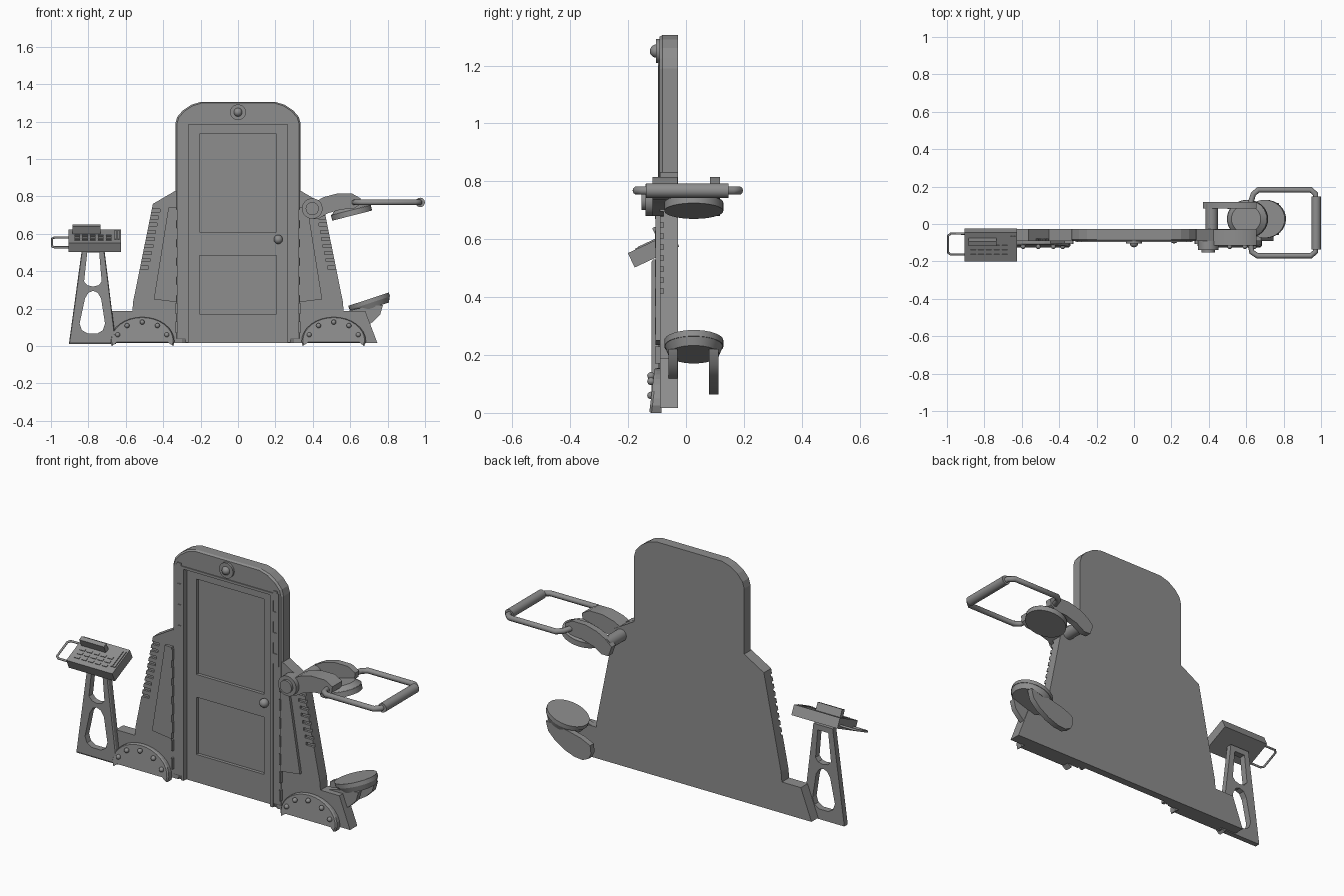
import bpy, bmesh, math
from mathutils import Matrix, Vector

if "Cube" in bpy.data.objects:
    bpy.data.objects.remove(bpy.data.objects["Cube"], do_unlink=True)

grey = bpy.data.materials.new("plain_grey")
grey.use_nodes = True
COLOUR = (0.27, 0.27, 0.27, 1)
grey.diffuse_color = COLOUR
grey.node_tree.nodes["Principled BSDF"].inputs["Base Color"].default_value = COLOUR


def finish(name, bm, smooth=False):
    bmesh.ops.recalc_face_normals(bm, faces=bm.faces)
    mesh = bpy.data.meshes.new(name)
    bm.to_mesh(mesh)
    bm.free()
    ob = bpy.data.objects.new(name, mesh)
    bpy.context.scene.collection.objects.link(ob)
    mesh.materials.append(grey)
    if smooth:
        bpy.ops.object.select_all(action="DESELECT")
        ob.select_set(True)
        bpy.context.view_layer.objects.active = ob
        bpy.ops.object.shade_smooth_by_angle(angle=math.radians(35))
    return ob


def prism(name, pts, y0, y1, chamfer=0, shrink=0.95, smooth=False, lean=0):
    """Extrude an x-z outline from front y0 to back y1; chamfer the front, lean it back with height."""
    bm = bmesh.new()
    c = sum((Vector(p) for p in pts), Vector((0, 0))) / len(pts)
    layers = [(y1, 1, 0), (y0 + chamfer, 1, lean)] + ([(y0, shrink, lean)] if chamfer else [])
    rings = []
    for y, s, k in layers:
        ring = [c + (Vector(p) - c) * s for p in pts]
        rings.append([bm.verts.new((v.x, y + k * v.y, v.y)) for v in ring])
    n = len(pts)
    for a, b in zip(rings, rings[1:]):
        for i in range(n):
            bm.faces.new((a[i], a[(i + 1) % n], b[(i + 1) % n], b[i]))
    bm.faces.new(rings[0])
    bm.faces.new(rings[-1])
    return finish(name, bm, smooth)


def boxes(name, items, frame=Matrix()):
    """Join several (centre, size) boxes in one object."""
    bm = bmesh.new()
    for loc, size in items:
        m = frame @ Matrix.Translation(loc) @ Matrix.Diagonal((*size, 1))
        bmesh.ops.create_cube(bm, size=1, matrix=m)
    return finish(name, bm)


def cylinder(name, loc, r, depth, axis="Y", r2=None, tilt=0, stretch=1):
    bm = bmesh.new()
    turn = Matrix.Rotation(math.pi / 2, 4, "X") if axis == "Y" else Matrix.Rotation(tilt, 4, "Y")
    m = Matrix.Translation(loc) @ turn @ Matrix.Diagonal((stretch, 1, 1, 1))
    bmesh.ops.create_cone(bm, cap_ends=True, segments=32, radius1=r,
                          radius2=r if r2 is None else r2, depth=depth, matrix=m)
    return finish(name, bm, True)


def balls(name, centres, r):
    bm = bmesh.new()
    for c in centres:
        bmesh.ops.create_uvsphere(bm, u_segments=16, v_segments=10, radius=r,
                                  matrix=Matrix.Translation(c))
    return finish(name, bm, True)


def tube(name, pts, r):
    cu = bpy.data.curves.new(name, "CURVE")
    cu.dimensions = "3D"
    cu.bevel_depth = r
    cu.bevel_resolution = 3
    cu.use_fill_caps = True
    sp = cu.splines.new("POLY")
    sp.points.add(len(pts) - 1)
    for p, co in zip(sp.points, pts):
        p.co = (*co, 1)
    cu.materials.append(grey)
    ob = bpy.data.objects.new(name, cu)
    bpy.context.scene.collection.objects.link(ob)


def cut(ob, cutter):
    mod = ob.modifiers.new("cut", "BOOLEAN")
    mod.operation = "DIFFERENCE"
    mod.solver = "EXACT"
    mod.object = cutter
    cutter.hide_render = True
    cutter.hide_set(True)
    cutter.display_type = "WIRE"


# Door column with rounded top, a sunken door and two deeper panels
half = [(0.335, 0.017), (0.335, 1.19), (0.325, 1.225), (0.295, 1.26), (0.25, 1.29), (0.2, 1.305)]
column = prism("door_column", half + [(-x, z) for x, z in reversed(half)],
               -0.092, -0.027, 0.01, 0.975)
cut(column, boxes("door_cutter", [((0, -0.1, 0.57), (0.55, 0.064, 1.24))]))
cut(column, boxes("panel_cutter", [((0, -0.09, 0.8725), (0.41, 0.08, 0.525)),
                                   ((0, -0.09, 0.3275), (0.41, 0.08, 0.315))]))
boxes("door_frame", [((s * 0.272, -0.08, 0.605), (0.016, 0.034, 1.17)) for s in (-1, 1)]
      + [((0, -0.08, 1.191), (0.56, 0.034, 0.014))])
balls("door_knob", [(0.215, -0.08, 0.57)], 0.024)
cylinder("lamp_base", (0, -0.096, 1.25), 0.042, 0.016)
balls("lamp", [(0, -0.102, 1.25)], 0.023)

for s, side in ((-1, "right"), (1, "left")):
    # Side wing with a row of vent notches
    outline = [(0.3, 0.017), (0.745, 0.017), (0.68, 0.188), (0.565, 0.188), (0.56, 0.24),
               (0.455, 0.76), (0.335, 0.83), (0.3, 0.83)]
    wing = prism(side + "_wing", [(s * x, z) for x, z in outline], -0.09, -0.027)
    notches = []
    for i in range(9):
        z = 0.725 - i * 0.038
        notches.append(((s * (0.455 + (0.76 - z) * 0.2), -0.09, z), (0.09, 0.024, 0.016)))
    cut(wing, boxes(side + "_vent_cutter", notches))
    # Raised wedge panel
    wedge = [(0.33, 0.235), (0.45, 0.25), (0.372, 0.74), (0.33, 0.74)]
    prism(side + "_wedge_panel", [(s * x, z) for x, z in wedge], -0.105, -0.085)
    # Toothed strips beside the door
    teeth = [((s * 0.305, -0.09, 1.0), (0.016, 0.01, 0.4))]
    teeth += [((s * 0.292, -0.091, 0.84 + i * 0.115), (0.024, 0.012, 0.055)) for i in range(4)]
    teeth += [((s * 0.329, -0.098, 0.1 + i * 0.1), (0.01, 0.018, 0.06)) for i in range(7)]
    boxes(side + "_hinge_strip", teeth)
    # Bolted arch foot
    arc = [math.pi * i / 16 for i in range(17)]
    arch = [(0.345, 0.0)] + [(0.512 - 0.172 * math.cos(a), 0.025 + 0.13 * math.sin(a))
                             for a in arc] + [(0.675, 0.0), (0.655, 0.018), (0.37, 0.018)]
    prism(side + "_arch_foot", [(s * x, z) for x, z in arch], -0.127, -0.085, 0.008, 0.96,
          lean=0.12)
    balls(side + "_foot_bolts", [(s * (0.512 - 0.138 * math.cos(a)), -0.121,
                                  0.03 + 0.098 * math.sin(a))
                                 for a in (math.radians(18 + 36 * i) for i in range(5))], 0.013)

# Upper arms, hub and cushion
arm = [(0.39, 0.68), (0.37, 0.735), (0.41, 0.77), (0.46, 0.797), (0.53, 0.815), (0.61, 0.815),
       (0.655, 0.79), (0.65, 0.755), (0.62, 0.735), (0.55, 0.73), (0.48, 0.71), (0.43, 0.68)]
prism("front_arm", arm, -0.115, -0.03, smooth=True)
prism("back_arm", arm, 0.083, 0.118, smooth=True)
cylinder("arm_hub", (0.397, -0.115, 0.735), 0.055, 0.05)
cylinder("arm_hub_cap", (0.397, -0.143, 0.735), 0.035, 0.02)
cylinder("arm_axle", (0.415, 0.03, 0.735), 0.033, 0.16)
cylinder("upper_cushion", (0.607, 0.027, 0.712), 0.102, 0.03, "Z", tilt=-0.25, stretch=1.08)
cylinder("upper_cushion_crown", (0.602, 0.027, 0.737), 0.102, 0.024, "Z", 0.075, -0.25, 1.08)

# Grab handle
tube("grab_handle", [(0.62, -0.1, 0.768), (0.63, -0.15, 0.768), (0.66, -0.17, 0.768),
                     (0.945, -0.17, 0.768), (0.971, -0.148, 0.768), (0.971, 0.16, 0.768),
                     (0.945, 0.183, 0.768), (0.665, 0.183, 0.768), (0.638, 0.16, 0.768),
                     (0.62, 0.1, 0.768)], 0.015)
cylinder("handle_grip", (0.974, 0.005, 0.768), 0.025, 0.285)

# Lower seat on two curved supports
support = [(0.505, 0.155), (0.5, 0.11), (0.515, 0.08), (0.55, 0.064), (0.6, 0.068), (0.66, 0.09),
           (0.72, 0.128), (0.76, 0.168), (0.775, 0.22), (0.72, 0.215), (0.64, 0.2), (0.56, 0.18)]
prism("front_seat_support", support, -0.06, -0.03, smooth=True)
prism("back_seat_support", support, 0.08, 0.112, smooth=True)
cylinder("seat_cushion", (0.701, 0.027, 0.24), 0.102, 0.022, "Z", tilt=-0.32, stretch=1.12)
cylinder("seat_base", (0.709, 0.027, 0.216), 0.088, 0.03, "Z", 0.1, -0.32, 1.12)

# Console stand with two openings
stand = prism("console_stand", [(-0.904, 0.012), (-0.652, 0.012), (-0.716, 0.53), (-0.833, 0.53)],
              -0.12, -0.085, 0.006, 0.96)
upper = [(-0.806, 0.5), (-0.742, 0.5), (-0.729, 0.345), (-0.745, 0.325), (-0.775, 0.318),
         (-0.805, 0.325), (-0.823, 0.345)]
lower = [(-0.818, 0.255), (-0.8, 0.285), (-0.775, 0.295), (-0.75, 0.285), (-0.732, 0.255),
         (-0.711, 0.12), (-0.722, 0.085), (-0.75, 0.068), (-0.805, 0.068), (-0.835, 0.085),
         (-0.847, 0.12)]
cut(stand, prism("upper_opening_cutter", upper, -0.2, 0))
cut(stand, prism("lower_opening_cutter", lower, -0.2, 0))

# Tilted console with keys, screen block and wire loop
tilt = Matrix.Translation((-0.765, -0.112, 0.563)) @ Matrix.Rotation(math.radians(25), 4, "X")
boxes("console", [((0, 0, 0), (0.28, 0.17, 0.055))], tilt)
boxes("console_screen", [((-0.045, 0.04, 0.045), (0.15, 0.025, 0.05))], tilt)
keys = [((-0.095 + i * 0.042, y, 0.028), (0.03, 0.014, 0.006))
        for i in range(5) for y in (0.005, -0.022, -0.049)]
keys += [((x, 0.01, 0.028), (0.01, 0.11, 0.009)) for x in (0.11, 0.127)]
boxes("console_keys", keys, tilt)
tube("console_loop", [tilt @ Vector(p) for p in
                      ((-0.13, 0.062, -0.01), (-0.215, 0.062, -0.01), (-0.229, 0.05, -0.01),
                       (-0.229, -0.05, -0.01), (-0.215, -0.062, -0.01),
                       (-0.13, -0.062, -0.01))], 0.006)
